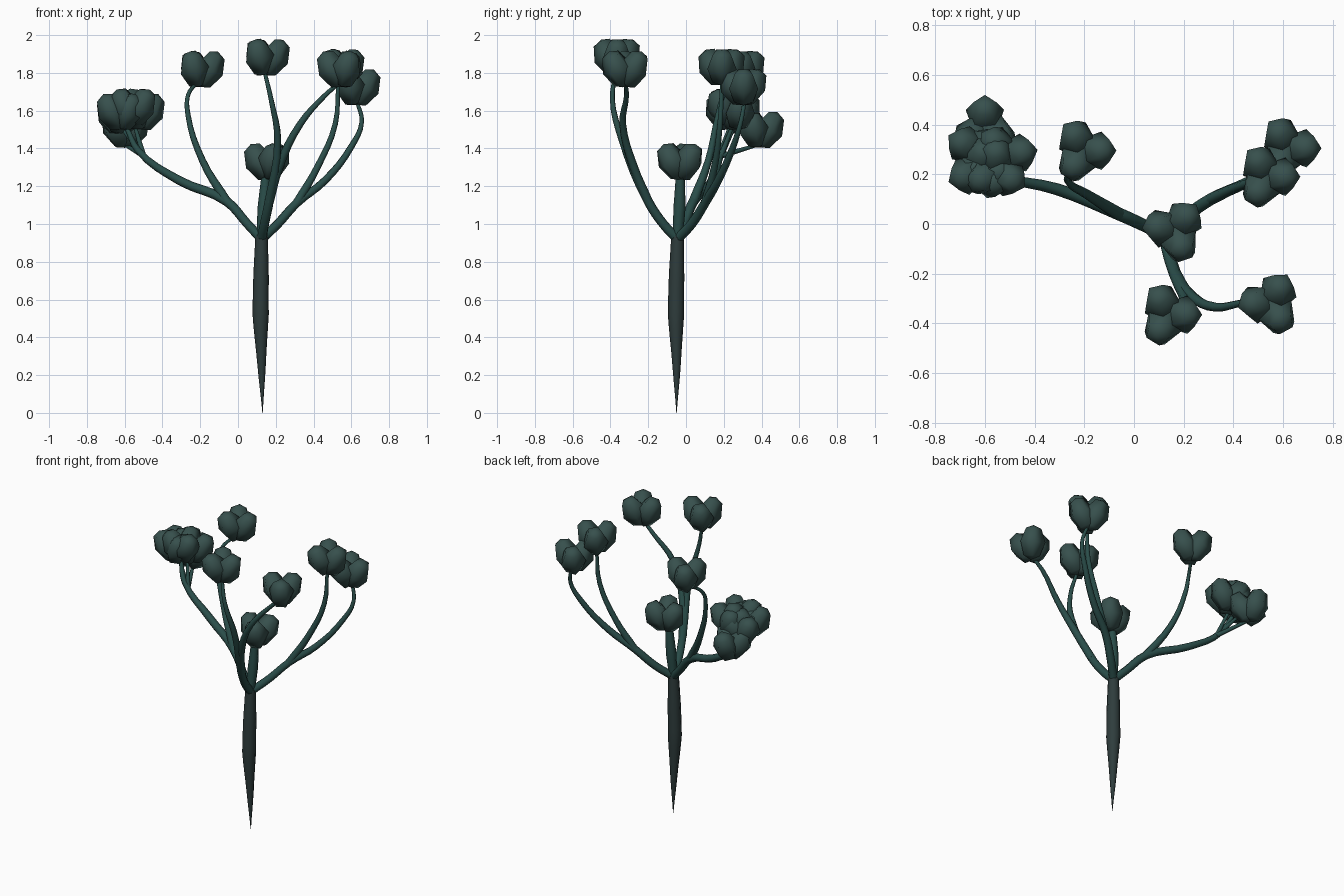
import bpy, bmesh, math
from mathutils import Vector, Matrix

if "Cube" in bpy.data.objects:
    bpy.data.objects.remove(bpy.data.objects["Cube"])


def mat(name, col):
    m = bpy.data.materials.new(name)
    m.diffuse_color = (*col, 1)
    m.use_nodes = True
    m.node_tree.nodes["Principled BSDF"].inputs["Base Color"].default_value = m.diffuse_color
    return m


BARK = mat("bark", (0.028, 0.046, 0.046))
STEM = mat("stem", (0.023, 0.075, 0.068))
LEAF = mat("leaf", (0.038, 0.08, 0.074))


def tube(name, pts, m):
    """Smooth tapered stem through (x, y, z, radius) points."""
    cu = bpy.data.curves.new(name, 'CURVE')
    cu.dimensions = '3D'
    cu.bevel_depth = 1
    cu.bevel_resolution = 2
    cu.resolution_u = 4
    cu.use_fill_caps = True
    sp = cu.splines.new('BEZIER')
    sp.bezier_points.add(len(pts) - 1)
    for b, p in zip(sp.bezier_points, pts):
        b.co = p[:3]
        b.radius = p[3]
        b.handle_left_type = b.handle_right_type = 'AUTO'
    cu.materials.append(m)
    ob = bpy.data.objects.new(name, cu)
    bpy.context.collection.objects.link(ob)


# Five-sided bud: (radius, height) rings
BUD = [(0.052, 0.025), (0.081, 0.11), (0.05, 0.192)]


def bud(bm, base, yaw, tilt, spin=0.0):
    M = (Matrix.Translation(base) @ Matrix.Rotation(yaw, 4, 'Z')
         @ Matrix.Rotation(tilt, 4, 'Y') @ Matrix.Rotation(spin, 4, 'Z'))
    bot = bm.verts.new(M @ Vector((0, 0, 0)))
    top = bm.verts.new(M @ Vector((0, 0, 0.212)))
    rings = [[bm.verts.new(M @ Vector((r * math.cos(k * math.tau / 5),
                                       r * math.sin(k * math.tau / 5), z)))
              for k in range(5)] for r, z in BUD]
    for k in range(5):
        j = (k + 1) % 5
        bm.faces.new((bot, rings[0][j], rings[0][k]))
        bm.faces.new((top, rings[-1][k], rings[-1][j]))
        for a, b in zip(rings, rings[1:]):
            bm.faces.new((a[k], a[j], b[j], b[k]))


def cluster(name, tips):
    """Each tip (x, y, z, yaw in degrees) carries three buds."""
    bm = bmesh.new()
    for x, y, z, yaw in tips:
        for i in range(3):
            bud(bm, Vector((x, y, z)), math.radians(yaw + 120 * i),
                math.radians(28), 0.3 * i)
    for f in bm.faces:
        f.smooth = True
    me = bpy.data.meshes.new(name)
    bm.to_mesh(me)
    bm.free()
    me.materials.append(LEAF)
    ob = bpy.data.objects.new(name, me)
    bpy.context.collection.objects.link(ob)


# Trunk tapering to a point at the ground
tube("trunk", [(0.13, -0.05, 0, 0.001), (0.125, -0.05, 0.25, 0.022),
               (0.12, -0.053, 0.52, 0.043), (0.122, -0.05, 0.72, 0.041),
               (0.125, -0.045, 0.94, 0.033)], BARK)
T = (0.125, -0.045, 0.92, 0.026)

# Short thick centre stem
tube("centre_stem", [T, (0.135, -0.035, 1.08, 0.032), (0.15, -0.03, 1.29, 0.022)], STEM)

# Left limb and its forks
FL = (-0.06, 0.04, 1.12, 0.026)
tube("left_limb", [T, (0.05, -0.01, 1.0, 0.025), FL, (-0.31, 0.14, 1.23, 0.024),
                   (-0.53, 0.19, 1.39, 0.018), (-0.585, 0.23, 1.5, 0.013)], STEM)
tube("left_upper_stem", [FL, (-0.19, 0.12, 1.34, 0.019), (-0.265, 0.17, 1.58, 0.014),
                         (-0.265, 0.2, 1.68, 0.011), (-0.215, 0.285, 1.75, 0.01)], STEM)
FA = (-0.5, 0.185, 1.36, 0.015)
for i, end in enumerate([(-0.6, 0.385, 1.42), (-0.55, 0.25, 1.53), (-0.61, 0.25, 1.5)]):
    mid = [(FA[k] + end[k]) / 2 for k in range(3)]
    tube(f"left_twig_{i}", [FA, (*mid, 0.012), (*end, 0.009)], STEM)

# Right limb and its fork
FR = (0.31, 0.1, 1.11, 0.024)
tube("right_limb", [T, (0.21, 0.03, 1.0, 0.025), FR, (0.46, 0.17, 1.23, 0.021),
                    (0.6, 0.25, 1.41, 0.017), (0.655, 0.29, 1.54, 0.012),
                    (0.63, 0.31, 1.65, 0.01)], STEM)
tube("right_inner_stem", [FR, (0.42, 0.15, 1.3, 0.019), (0.515, 0.18, 1.53, 0.015),
                          (0.53, 0.19, 1.75, 0.01)], STEM)

# Front limb and its fork
FF = (0.165, -0.2, 1.12, 0.025)
tube("front_limb", [T, (0.14, -0.12, 1.0, 0.025), FF, (0.21, -0.34, 1.45, 0.019),
                    (0.175, -0.39, 1.66, 0.013), (0.14, -0.37, 1.81, 0.01)], STEM)
tube("front_right_stem", [FF, (0.22, -0.28, 1.31, 0.023), (0.33, -0.335, 1.53, 0.018),
                          (0.46, -0.315, 1.68, 0.013), (0.54, -0.32, 1.75, 0.01)], STEM)

# Bud clusters
cluster("centre_buds", [(0.165, -0.025, 1.235, 50)])
cluster("left_upper_buds", [(-0.205, 0.295, 1.725, 0)])
cluster("right_inner_buds", [(0.535, 0.19, 1.735, 0)])
cluster("right_outer_buds", [(0.62, 0.305, 1.63, 0)])
cluster("front_buds", [(0.14, -0.365, 1.788, 0)])
cluster("front_right_buds", [(0.55, -0.32, 1.725, 60)])
cluster("left_buds", [(-0.6, 0.385, 1.405, 90), (-0.52, 0.275, 1.5, 10),
                      (-0.555, 0.215, 1.525, -30), (-0.62, 0.215, 1.5, 200),
                      (-0.63, 0.29, 1.48, 150)])
